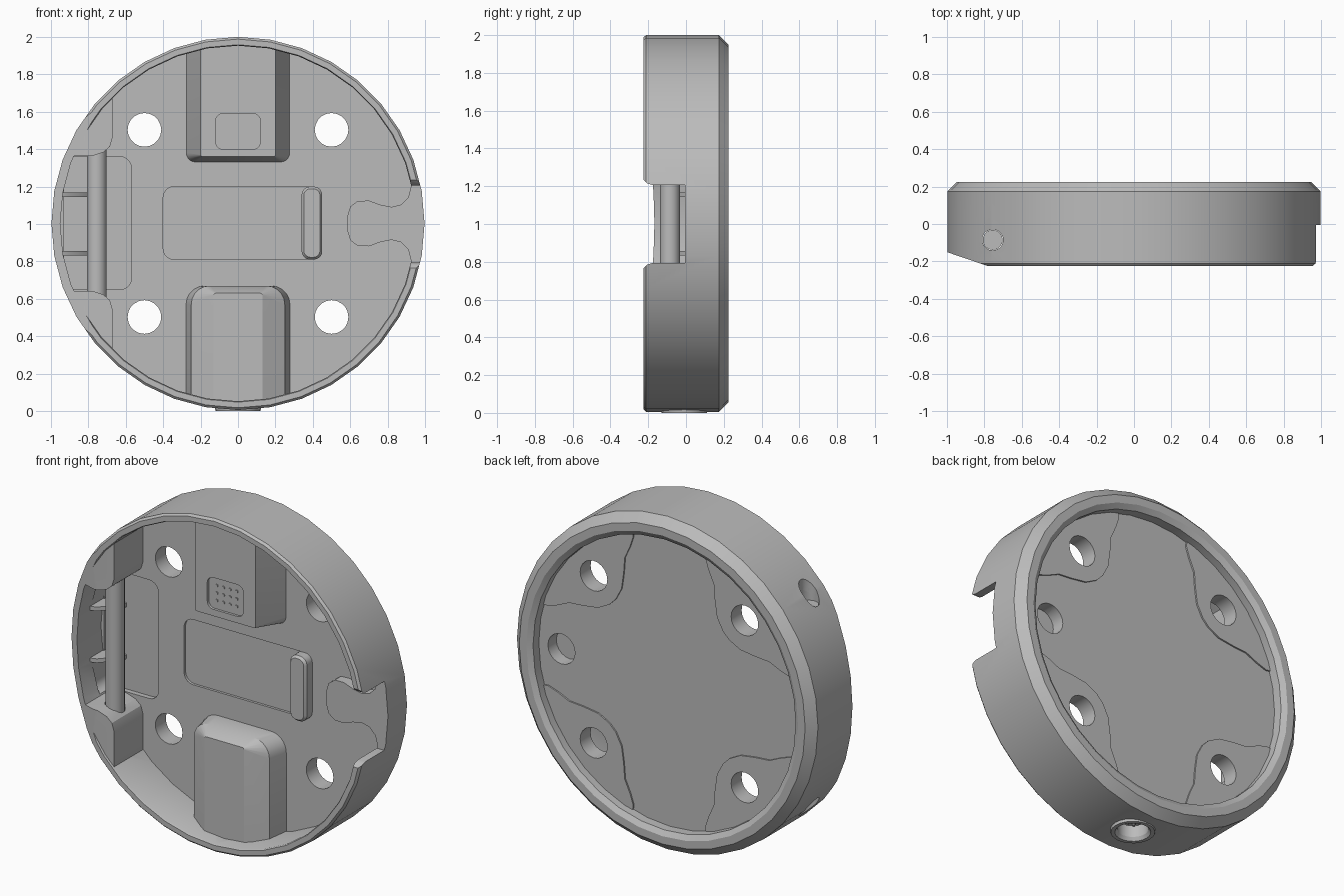
import bpy, bmesh
from math import sin, cos, pi, radians, sqrt

cube = bpy.data.objects.get("Cube")
if cube:
    bpy.data.objects.remove(cube)

R, CZ = 0.997, 1.003
FLOOR, BACK = 0.06, 0.15

grey = bpy.data.materials.new("plain_grey")
grey.use_nodes = True
grey.diffuse_color = (0.5, 0.5, 0.5, 1)
grey.node_tree.nodes["Principled BSDF"].inputs["Base Color"].default_value = (0.5, 0.5, 0.5, 1)


def circle(r, n=36, a=0.0, b=CZ):
    return [(a + r * sin(2 * pi * i / n), b + r * cos(2 * pi * i / n)) for i in range(n)]


def rrect(a0, a1, b0, b1, r, n=5):
    """Rounded rectangle outline."""
    corners = [(a1 - r, b1 - r), (a0 + r, b1 - r), (a0 + r, b0 + r), (a1 - r, b0 + r)]
    pts = []
    for q, (a, b) in enumerate(corners):
        for i in range(n + 1):
            t = pi / 2 * (q + i / n)
            pts.append((a + r * cos(t), b + r * sin(t)))
    return pts


def loft(name, rings, axis="y"):
    """Skin a solid through (height, outline) rings along an axis."""
    bm = bmesh.new()
    loops = []
    for t, pts in rings:
        loops.append([bm.verts.new((a, t, b) if axis == "y" else (a, b, t)) for a, b in pts])
    n = len(loops[0])
    for low, high in zip(loops, loops[1:]):
        for i in range(n):
            j = (i + 1) % n
            bm.faces.new((low[i], low[j], high[j], high[i]))
    bm.faces.new(loops[0])
    bm.faces.new(loops[-1])
    bmesh.ops.recalc_face_normals(bm, faces=bm.faces)
    mesh = bpy.data.meshes.new(name)
    bm.to_mesh(mesh)
    bm.free()
    mesh.materials.append(grey)
    obj = bpy.data.objects.new(name, mesh)
    bpy.context.collection.objects.link(obj)
    return obj


def prism(name, outline, t0, t1, axis="y"):
    return loft(name, [(t0, outline), (t1, outline)], axis)


def combine(obj, tool, op="DIFFERENCE"):
    mod = obj.modifiers.new("cut", "BOOLEAN")
    mod.operation, mod.solver, mod.object = op, "EXACT", tool
    bpy.context.view_layer.objects.active = obj
    bpy.ops.object.modifier_apply(modifier=mod.name)


# Dish: rim, outer wall, back chamfer and back recess in one lathe
shell = loft("dish_shell", [(y, circle(r)) for r, y in [
    (0.95, FLOOR), (0.95, -0.215), (0.955, -0.225), (0.985, -0.225), (R, -0.212),
    (R, 0.175), (0.947, 0.225), (0.9, 0.225), (0.87, 0.205), (0.87, BACK)]])

# Blocks standing on the floor, trimmed to the round wall
upper_block = loft("upper_block", [
    (0.07, rrect(-0.28, 0.28, 1.33, 2.1, 0.05)), (-0.12, rrect(-0.2, 0.2, 1.36, 2.1, 0.01))])
lower_block = loft("lower_block", [
    (0.07, rrect(-0.28, 0.28, -0.1, 0.67, 0.1)), (-0.06, rrect(-0.25, 0.25, -0.1, 0.67, 0.1)),
    (-0.13, rrect(-0.13, 0.13, -0.1, 0.63, 0.01))])
edge = [(-0.67, 0.72), (-0.67, 0.46), (-0.685, 0.41), (-0.72, 0.38), (-0.78, 0.36), (-1.1, 0.36), (-1.1, 0.72)]
bosses = [prism(name, [(x, 1.003 + s * z) for x, z in edge], 0.07, -0.215)
          for name, s in (("upper_rod_boss", 1), ("lower_rod_boss", -1))]
trim = prism("trim", circle(0.97), -0.5, 0.5)
for part in [upper_block, lower_block] + bosses:
    combine(part, trim, "INTERSECT")

# Cutters
cutters = [trim]


def cut(parts, tool):
    for p in parts:
        combine(p, tool)
    cutters.append(tool)


# Sloped front beside the rod
cut([shell] + bosses, loft("slope", [
    (y, rrect(-1.3, x, -0.2, 2.2, 0.01)) for y, x in ((-0.3, -0.56), (-0.1, -1.147))]))
# Side notch with flared mouth
cut([shell], loft("notch", [(y, rrect(0.8, 1.2, 1 - h, 1 + h, 0.01)) for y, h in
                            ((-0.3, 0.235), (-0.225, 0.235), (-0.205, 0.215), (-0.18, 0.207), (-0.005, 0.207))]))
# Four mounting holes and one blind hole
for sx in (-1, 1):
    for sz in (-1, 1):
        cut([shell], prism("hole", circle(0.09, 20, 0.5 * sx, CZ + 0.5 * sz), -0.1, 0.3))
cut([shell], prism("blind_hole", circle(0.09, 20, 0.72, CZ), 0.04, 0.3))
# Shallow floor recesses
cut([shell], prism("rod_recess", rrect(-0.93, -0.57, 0.65, 1.36, 0.06), -0.05, 0.09))
cut([shell], prism("centre_recess", rrect(-0.4, 0.45, 0.81, 1.2, 0.06), -0.05, 0.075))
cut([upper_block], prism("window", rrect(-0.12, 0.12, 1.4, 1.59, 0.04), -0.2, -0.105))
# Rod bore and port bore
cut([shell] + bosses, prism("rod_bore", circle(0.056, 20, -0.755, -0.085), -0.1, 2.1, "z"))
cut([shell, lower_block], prism("port_bore", circle(0.1, 24, 0, -0.01), -0.1, 0.12, "z"))
for tool in cutters:
    bpy.data.objects.remove(tool)

# Hinge rod
prism("hinge_rod", circle(0.053, 20, -0.755, -0.085), 0.43, 1.575, "z")

# Fins on the wall behind the rod
for name, z in (("lower_fin", 0.845), ("upper_fin", 1.155)):
    prism(name, [(-0.96, -0.07), (-0.9, -0.05), (-0.8, 0.06), (-0.8, 0.1), (-0.96, 0.1)],
          z - 0.012, z + 0.012, "z")

# Raised bar at the end of the centre recess
loft("centre_bar", [(0.08, rrect(0.34, 0.45, 0.81, 1.2, 0.045)), (0.01, rrect(0.34, 0.45, 0.81, 1.2, 0.045)),
                    (-0.005, rrect(0.352, 0.438, 0.822, 1.188, 0.035))])

# Keyhole tongue joining the notch sill
half = [(0.585, 0.04), (0.6, 0.09), (0.64, 0.12), (0.7, 0.122), (0.76, 0.1), (0.82, 0.088),
        (0.87, 0.1), (0.91, 0.14), (0.925, 0.2), (0.96, 0.2)]
prism("keyhole_tongue", [(x, CZ + z) for x, z in half] + [(x, CZ - z) for x, z in reversed(half)],
      0.07, 0.0)

# Port in the bottom wall, with pins
loft("port_collar", [(z, circle(r, 24, 0, -0.01)) for z, r in
                     ((0.115, 0.102), (0.03, 0.102), (0.03, 0.125), (0, 0.12), (0, 0.098),
                      (0.02, 0.085), (0.09, 0.085))], "z")
for i in range(8):
    t = 2 * pi * i / 8
    prism("port_pin", circle(0.009, 8, 0.05 * cos(t), -0.01 + 0.05 * sin(t)), 0.07, 0.095, "z")

# Contact dots in the upper window
for i in range(4):
    for j in range(3):
        prism("contact_dot", circle(0.009, 8, -0.066 + 0.044 * i, 1.45 + 0.045 * j), -0.1, -0.111)

# Thin S-curved pads round the holes on the back
curve = [(0.07, 0.43), (0.03, 0.4), (0.0, 0.34), (-0.03, 0.26), (-0.09, 0.19), (-0.15, 0.11), (-0.175, 0.03)]
outer = [(sqrt(0.88 ** 2 - v * v) - 0.707, v) for v in (-0.4, -0.3, -0.2, -0.1, 0, 0.1, 0.2, 0.3, 0.4)]
outline = outer + curve + [(u, -v) for u, v in reversed(curve)]
k = sqrt(0.5)
for sx in (-1, 1):
    for sz in (-1, 1):
        pts = [(sx * (0.5 + k * (u - v)), CZ + sz * (0.5 + k * (u + v))) for u, v in outline]
        pad = prism("back_pad", pts, BACK - 0.01, BACK + 0.009)
        tool = prism("pad_hole", circle(0.09, 20, 0.5 * sx, CZ + 0.5 * sz), 0, 0.3)
        combine(pad, tool)
        bpy.data.objects.remove(tool)

# Smooth round walls, keep edges crisp
for obj in bpy.data.objects:
    if obj.type == "MESH" and grey.name in obj.data.materials:
        bpy.ops.object.select_all(action="DESELECT")
        obj.select_set(True)
        bpy.context.view_layer.objects.active = obj
        bpy.ops.object.shade_smooth_by_angle(angle=radians(30))
